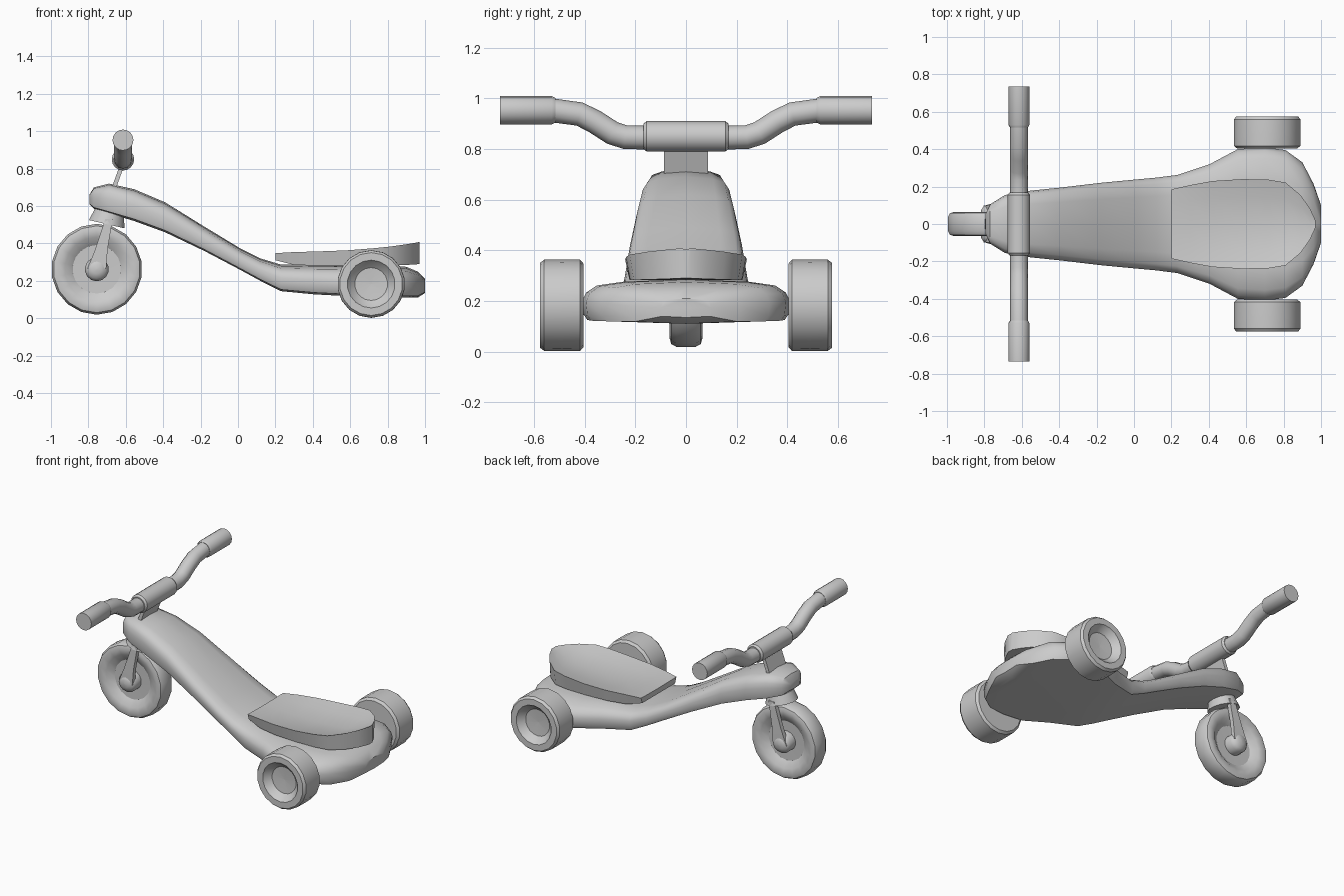
import bpy, bmesh
from math import sin, cos, pi, radians
from mathutils import Matrix, Vector

if "Cube" in bpy.data.objects:
    bpy.data.objects.remove(bpy.data.objects["Cube"])


def finish(bm, name, angle=35):
    bmesh.ops.remove_doubles(bm, verts=bm.verts, dist=0.0005)
    bmesh.ops.recalc_face_normals(bm, faces=bm.faces)
    me = bpy.data.meshes.new(name)
    bm.to_mesh(me)
    bm.free()
    ob = bpy.data.objects.new(name, me)
    bpy.context.collection.objects.link(ob)
    bpy.ops.object.select_all(action='DESELECT')
    ob.select_set(True)
    bpy.context.view_layer.objects.active = ob
    bpy.ops.object.shade_smooth_by_angle(angle=radians(angle))
    return ob


def skin(bm, rings, closed=False):
    """Join equal-sized rings of points with quads; cap the ends unless closed."""
    vs = [[bm.verts.new(p) for p in r] for r in rings]
    n = len(vs[0])
    for a, b in zip(vs, vs[1:]):
        for i in range(n):
            j = (i + 1) % n
            bm.faces.new((a[i], a[j], b[j], b[i]))
    if not closed:
        bm.faces.new(vs[0])
        bm.faces.new(vs[-1])


def lathe(name, profile, cx, cz, seg=18, angle=35):
    """Turn (radius, y) points about a sideways axis through cx, cz."""
    bm = bmesh.new()
    rings = [[(cx + max(r, .001) * sin(2 * pi * i / seg), y,
               cz - max(r, .001) * cos(2 * pi * i / seg)) for i in range(seg)]
             for r, y in profile]
    skin(bm, rings)
    return finish(bm, name, angle)


def mirrored(half):
    """Complete a right half section running bottom centre to top centre."""
    return half + [(x, -y, z) for x, y, z in half[-2:0:-1]]


# Body: x, half width, bottom z, top z
stations = [(-.795, .05, .61, .66), (-.77, .105, .585, .70), (-.69, .155, .56, .72),
            (-.555, .178, .52, .69), (-.39, .195, .46, .62), (-.18, .22, .36, .49),
            (.01, .238, .26, .375), (.12, .248, .20, .32), (.23, .262, .145, .287),
            (.405, .32, .128, .285), (.555, .40, .12, .285), (.70, .41, .115, .285),
            (.81, .395, .112, .283), (.90, .33, .11, .275), (.96, .215, .11, .25),
            (1.0, .10, .135, .21)]
section = [(0, 0), (.95, .06), (.985, .18), (1, .5), (.96, .70), (.86, .86), (.6, .95), (0, 1)]
bm = bmesh.new()
skin(bm, [mirrored([(x, w * u, b + (t - b) * v) for u, v in section])
          for x, w, b, t in stations])
finish(bm, "body", 40)

# Seat: x, half width, bottom z, rim z, dished centre z
seat = [(.20, .185, .31, .348, .345), (.30, .208, .285, .354, .338), (.42, .23, .282, .357, .33),
        (.58, .24, .282, .363, .328), (.72, .237, .282, .374, .335), (.81, .222, .283, .383, .345),
        (.89, .155, .285, .394, .368), (.94, .085, .287, .402, .39), (.97, .02, .29, .408, .405)]
bm = bmesh.new()
skin(bm, [mirrored([(x, 0, b), (x, w * .93, b), (x, w, r), (x, w * .6, c + (r - c) * .4), (x, 0, c)])
          for x, w, b, r, c in seat])
finish(bm, "seat", 40)

# Front wheel
half = [(0, .022), (.13, .025), (.172, .056), (.21, .065), (.232, .058), (.243, .038)]
lathe("front_wheel", half + [(r, -y) for r, y in reversed(half)], -.755, .262)

# Rear wheels and front hubs, one per side
rear = [(0, .405), (.165, .405), (.18, .418), (.181, .49), (.18, .56), (.168, .576),
        (.128, .576), (.118, .562), (.088, .535), (0, .528)]
for s, side in ((1, "left"), (-1, "right")):
    lathe("rear_wheel_" + side, [(r, s * y) for r, y in rear], .712, .183)
    lathe("front_hub_" + side, [(r, s * y) for r, y in
          [(0, .02), (.064, .02), (.064, .075), (.05, .095), (.025, .105), (0, .107)]],
          -.755, .262, 14)
    # Fork leg tapering up to the crown
    bm = bmesh.new()
    skin(bm, [[(cx + a * h, s * (cy + b * .014), z) for a, b in ((-1, -1), (1, -1), (1, 1), (-1, 1))]
              for cx, cy, z, h in ((-.755, .085, .265, .05), (-.73, .084, .37, .033),
                                   (-.69, .08, .53, .02))])
    finish(bm, "fork_leg_" + side)
    # Hand grip
    lathe("grip_" + side, [(r, s * y) for r, y in
          [(0, .515), (.048, .515), (.056, .53), (.056, .735), (0, .735)]], -.615, .953, 16)

# Fork crown, tilted with the steering axis
bm = bmesh.new()
bmesh.ops.create_cone(bm, cap_ends=True, segments=14, radius1=.1, radius2=.075, depth=.09,
                      matrix=Matrix.Translation((-.692, 0, .547)) @ Matrix.Rotation(radians(13), 4, 'Y'))
finish(bm, "fork_crown")

# Flat stem between body and handlebar
bm = bmesh.new()
skin(bm, [[(x + a * .012, b * .086, z) for a, b in ((-1, -1), (1, -1), (1, 1), (-1, 1))]
          for x, z in ((-.67, .68), (-.615, .83))])
finish(bm, "stem")

# Handlebar clamp
lathe("handlebar_clamp", [(0, -.168), (.05, -.168), (.06, -.155), (.06, .155), (.05, .168), (0, .168)],
      -.615, .85, 16)

# Bent handlebar tube swept along a path in the y-z plane
right = [(.15, .845), (.24, .847), (.29, .863), (.36, .908), (.42, .938), (.53, .953)]
path = [Vector((-.615, -y, z)) for y, z in reversed(right)] + [Vector((-.615, y, z)) for y, z in right]
bm = bmesh.new()
rings = []
for i, p in enumerate(path):
    d = (path[min(i + 1, len(path) - 1)] - path[max(i - 1, 0)]).normalized()
    up = Vector((1, 0, 0)).cross(d)
    rings.append([p + .047 * (Vector((cos(k * pi / 6), 0, 0)) + up * sin(k * pi / 6)) for k in range(12)])
skin(bm, rings)
finish(bm, "handlebar", 40)
